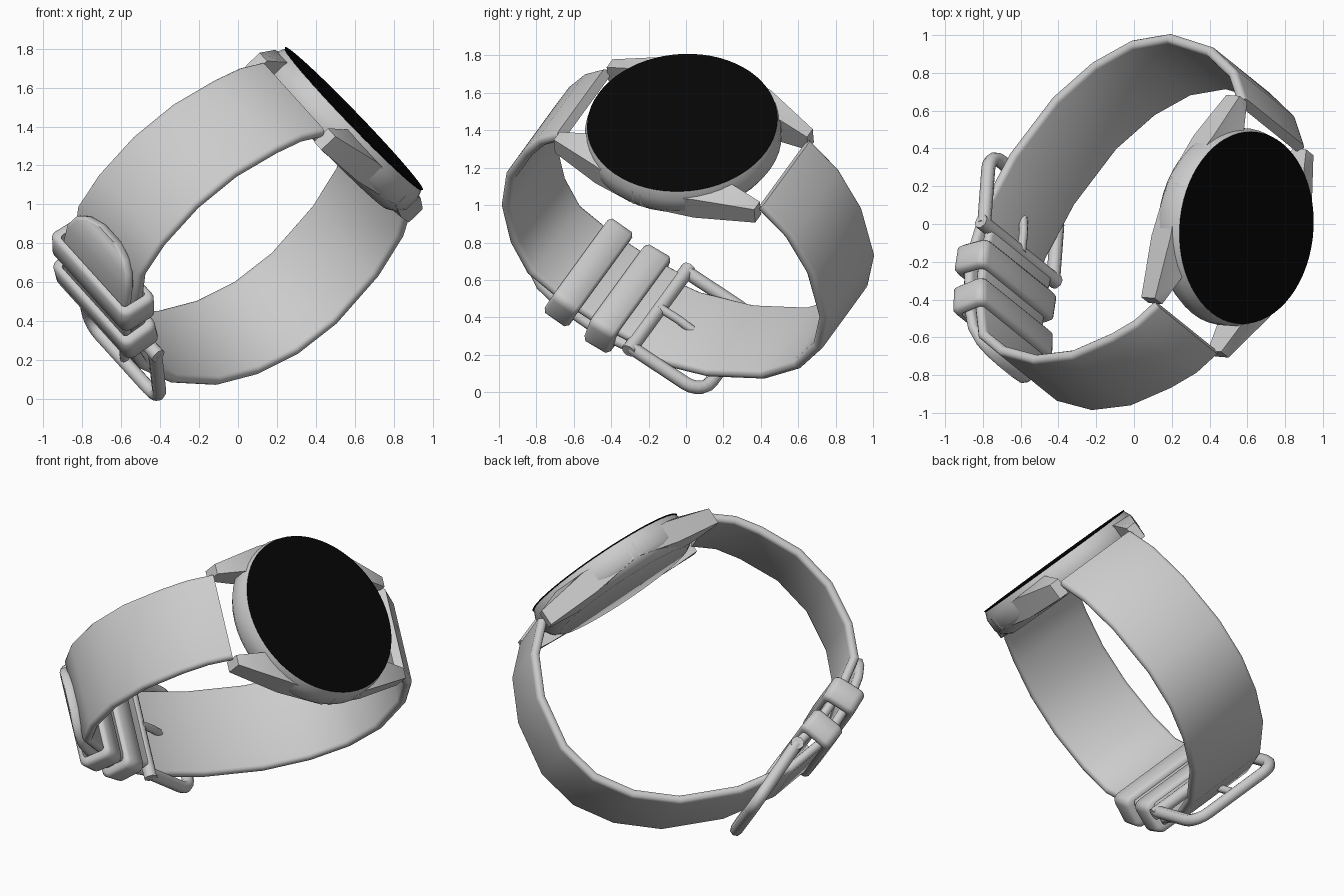
import bpy, bmesh
from math import sin, cos, pi
from mathutils import Vector, Matrix

cube = bpy.data.objects.get("Cube")
if cube:
    bpy.data.objects.remove(cube, do_unlink=True)


def material(name, value):
    m = bpy.data.materials.new(name)
    m.use_nodes = True
    colour = (value, value, value, 1)
    m.diffuse_color = colour
    m.node_tree.nodes["Principled BSDF"].inputs["Base Color"].default_value = colour
    return m


GREY = material("light grey", 0.6)
BLACK = material("glass black", 0.0018)

# Watch frame: x across the strap, y along the strap, z out of the dial
across = Vector((0.59, -0.475, -0.652)).normalized()
out = Vector((0.718, -0.06, 0.693))
out = (out - across * out.dot(across)).normalized()
along = out.cross(across)
PLACE = Matrix((across, along, out)).transposed().to_4x4()
PLACE.translation = (0.595, -0.02, 1.44)


def finish(name, bm, mat=GREY, angle=40):
    bmesh.ops.recalc_face_normals(bm, faces=bm.faces)
    mesh = bpy.data.meshes.new(name)
    bm.to_mesh(mesh)
    bm.free()
    mesh.materials.append(mat)
    ob = bpy.data.objects.new(name, mesh)
    bpy.context.collection.objects.link(ob)
    ob.matrix_world = PLACE
    bpy.ops.object.select_all(action="DESELECT")
    ob.select_set(True)
    bpy.context.view_layer.objects.active = ob
    bpy.ops.object.shade_smooth_by_angle(angle=angle * pi / 180)
    return ob


def loft(name, rings, closed=False, mat=GREY, angle=40):
    """Skin a row of equal rings; open rows get end caps."""
    bm = bmesh.new()
    loops = [[bm.verts.new(p) for p in ring] for ring in rings]
    pairs = list(zip(loops, loops[1:]))
    if closed:
        pairs.append((loops[-1], loops[0]))
    else:
        bm.faces.new(loops[0])
        bm.faces.new(loops[-1])
    n = len(loops[0])
    for a, b in pairs:
        for i in range(n):
            j = (i + 1) % n
            bm.faces.new((a[i], a[j], b[j], b[i]))
    return finish(name, bm, mat, angle)


def rounded_rect(hx, hy, r, steps=4):
    pts = []
    for k, (sx, sy) in enumerate(((1, 1), (-1, 1), (-1, -1), (1, -1))):
        for i in range(steps + 1):
            a = (k + i / steps) * pi / 2
            pts.append((sx * (hx - r) + r * cos(a), sy * (hy - r) + r * sin(a)))
    return pts


def strap(name, path, widths, thick=0.055):
    """Sweep a soft-edged band along a path of (y, z) points."""
    pts = [Vector((0, y, z)) for y, z in path]
    rings = []
    for i, p in enumerate(pts):
        t = (pts[min(i + 1, len(pts) - 1)] - pts[max(i - 1, 0)]).normalized()
        side = Vector((1, 0, 0)).cross(t)
        section = rounded_rect(widths[i], thick / 2, thick * 0.45, 3)
        rings.append([p + Vector((a, 0, 0)) + side * b for a, b in section])
    return loft(name, rings, angle=50)


def lathe(name, profile, mat=GREY, sides=48):
    rings = [[(r * cos(2 * pi * i / sides), r * sin(2 * pi * i / sides), z)
              for i in range(sides)] for r, z in profile]
    return loft(name, rings, mat=mat)


def tube(name, pts, radius, sides=8):
    pts = [Vector(p) for p in pts]
    ref = Vector((0, 0.39, 0.92))
    rings = []
    for i, p in enumerate(pts):
        t = (pts[min(i + 1, len(pts) - 1)] - pts[max(i - 1, 0)]).normalized()
        s = ref.cross(t).normalized()
        q = t.cross(s)
        rings.append([p + radius * (s * cos(2 * pi * k / sides) + q * sin(2 * pi * k / sides))
                      for k in range(sides)])
    return loft(name, rings, angle=50)


# Case and dial
lathe("case", [(0.505, -0.004), (0.525, -0.05), (0.525, -0.13), (0.5, -0.17), (0.45, -0.2)])
lathe("dial_glass", [(0.505, -0.005), (0.51, 0.002)], BLACK, 64)

# Four lugs flowing out of the case: (x, y, top, bottom) corners, mirrored
LUG = [(0.525, 0.02, -0.05, -0.14), (0.445, 0.3, -0.04, -0.18), (0.33, 0.61, -0.09, -0.19),
       (0.265, 0.61, -0.09, -0.19), (0.265, 0.45, -0.03, -0.2), (0.26, 0.2, -0.04, -0.2)]
for end, sy in (("upper", 1), ("lower", -1)):
    for side, sx in (("left", 1), ("right", -1)):
        bm = bmesh.new()
        for x, y, top, bottom in LUG:
            bm.verts.new((sx * x, sy * y, top))
            bm.verts.new((sx * x, sy * y, bottom))
        bmesh.ops.convex_hull(bm, input=bm.verts)
        finish(f"{end}_{side}_lug", bm, angle=35)

# Short strap that carries the buckle
short_path = [(-0.61, -0.13), (-0.73, -0.22), (-0.825, -0.35), (-0.945, -0.58), (-0.99, -0.835),
              (-0.955, -1.095), (-0.87, -1.285), (-0.67, -1.415), (-0.44, -1.505), (-0.25, -1.55)]
strap("buckle_strap", short_path, [0.275] * len(short_path))

# Long strap whose tail passes through the buckle and keepers
long_path = [(0.61, -0.13), (0.77, -0.28), (0.89, -0.515), (0.945, -0.84), (0.89, -1.085),
             (0.75, -1.29), (0.53, -1.465), (0.185, -1.6), (-0.15, -1.645), (-0.44, -1.605),
             (-0.69, -1.49), (-0.83, -1.39), (-0.89, -1.33), (-0.92, -1.29), (-0.935, -1.265)]
strap("tail_strap", long_path, [0.275] * 11 + [0.265, 0.23, 0.17, 0.08])


# Keeper loops around both straps, with softened outer edges
def keeper(name, y, z, ty, tz):
    t = Vector((0, ty, tz)).normalized()
    side = Vector((1, 0, 0)).cross(t)
    c = Vector((0, y, z))
    outer = rounded_rect(0.33, 0.105, 0.045)
    inner = rounded_rect(0.28, 0.07, 0.02)
    rings = []
    for (a, b), (e, f) in zip(outer, inner):
        o = c + Vector((a, 0, 0)) + side * b
        i = c + Vector((e, 0, 0)) + side * f
        m = o.lerp(i, 0.4)
        rings.append([o + t * 0.062, o - t * 0.062, m - t * 0.08,
                      i - t * 0.08, i + t * 0.08, m + t * 0.08])
    loft(name, rings, closed=True, angle=50)


keeper("keeper_near_buckle", -0.44, -1.55, -0.25, 0.08)
keeper("keeper_near_tip", -0.67, -1.45, -0.23, 0.11)

# Buckle: hinge bar, U-shaped frame passing outside the long strap, and prong
corners = rounded_rect(0.31, 0.21, 0.1, 5)[:12]
frame = [(0.31, -0.25)] + [(x, y - 0.04) for x, y in corners] + [(-0.31, -0.25)]
tube("buckle_frame", [(x, y, -1.655 - 0.42 * y) for x, y in frame], 0.037)
tube("buckle_bar", [(-0.34, -0.25, -1.55), (0.34, -0.25, -1.55)], 0.04)
tube("buckle_prong", [(0, -0.25, -1.53), (0, -0.13, -1.575), (0, 0.03, -1.665), (0, 0.19, -1.735)], 0.024)
